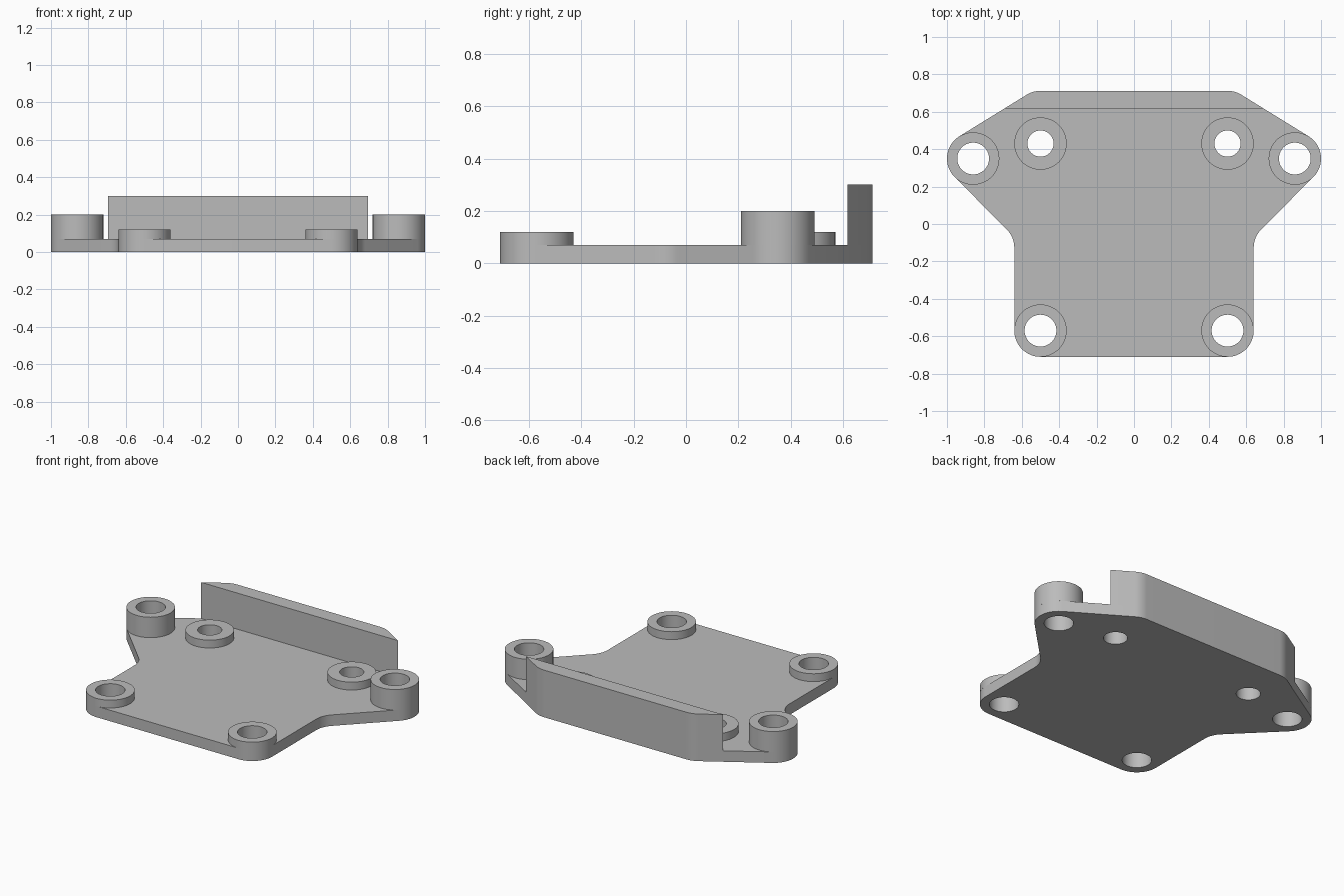
import bpy, bmesh, math

if "Cube" in bpy.data.objects:
    bpy.data.objects.remove(bpy.data.objects["Cube"])

grey = bpy.data.materials.new("light_grey")
grey.diffuse_color = (0.5, 0.5, 0.5, 1)
grey.use_nodes = True
grey.node_tree.nodes["Principled BSDF"].inputs["Base Color"].default_value = grey.diffuse_color

PLATE_TOP = 0.07
WALL_TOP = 0.30
WALL_FRONT = 0.617
R = 0.14                      # corner and boss radius
FRONT, EAR, BACK, INNER = (0.5, -0.57), (0.86, 0.35), (0.5, 0.572), (0.5, 0.43)


def arc(c, r, a0, a1, n=12):
    """Points on an arc, angles in degrees."""
    return [(c[0] + r * math.cos(math.radians(a0 + (a1 - a0) * i / n)),
             c[1] + r * math.sin(math.radians(a0 + (a1 - a0) * i / n)))
            for i in range(n + 1)]


def circle(c, r, n=64):
    return arc(c, r, 0, 360, n)[:-1]


def mirrored(half):
    """Close a right-hand half outline with its mirror image."""
    return half + [(-x, y) for x, y in reversed(half)]


def prism(name, loops, z0, z1):
    """Extrude an outline with optional holes from z0 to z1."""
    bm = bmesh.new()
    for loop in loops:
        vs = [bm.verts.new((x, y, z0)) for x, y in loop]
        for a, b in zip(vs, vs[1:] + vs[:1]):
            bm.edges.new((a, b))
    bmesh.ops.triangle_fill(bm, edges=bm.edges[:], use_beauty=True, use_dissolve=False)
    ext = bmesh.ops.extrude_face_region(bm, geom=bm.faces[:], use_keep_orig=True)
    top = [g for g in ext["geom"] if isinstance(g, bmesh.types.BMVert)]
    bmesh.ops.translate(bm, verts=top, vec=(0, 0, z1 - z0))
    bmesh.ops.recalc_face_normals(bm, faces=bm.faces[:])
    me = bpy.data.meshes.new(name)
    bm.to_mesh(me)
    bm.free()
    me.materials.append(grey)
    ob = bpy.data.objects.new(name, me)
    bpy.context.collection.objects.link(ob)
    bpy.ops.object.select_all(action='DESELECT')
    ob.select_set(True)
    bpy.context.view_layer.objects.active = ob
    bpy.ops.object.shade_smooth_by_angle(angle=math.radians(30))
    return ob


# Direction of the slanted back edges, tangent to ear and back corner
slant = math.degrees(math.atan2(EAR[0] - BACK[0], BACK[1] - EAR[1]))
back_corner = arc(BACK, R, slant, 90)

# Base plate: rounded front corner, concave waist, ear, rounded back corner
waist = arc((0.78, -0.127), R, 180, 135)
half = arc(FRONT, R, -90, 0) + waist + arc(EAR, R, -45, slant) + back_corner

# Bosses: centre, hole radius, top height
bosses = [("front_boss", FRONT, 0.085, 0.12),
          ("ear_boss", EAR, 0.085, 0.20),
          ("inner_boss", INNER, 0.07, 0.12)]
holes = []
for name, (x, y), hole, top in bosses:
    for side, s in (("right", 1), ("left", -1)):
        c = (s * x, y)
        holes.append(circle(c, hole))
        prism(f"{name}_{side}", [circle(c, R), circle(c, hole)], PLATE_TOP, top)

prism("base_plate", [mirrored(half)] + holes, 0, PLATE_TOP)

# Back wall: follows the plate edge behind its flat front face
x0, y0 = back_corner[0]
wall_x = x0 + (y0 - WALL_FRONT) * math.tan(math.radians(slant))
prism("back_wall", [mirrored([(wall_x, WALL_FRONT)] + back_corner)], PLATE_TOP, WALL_TOP)
